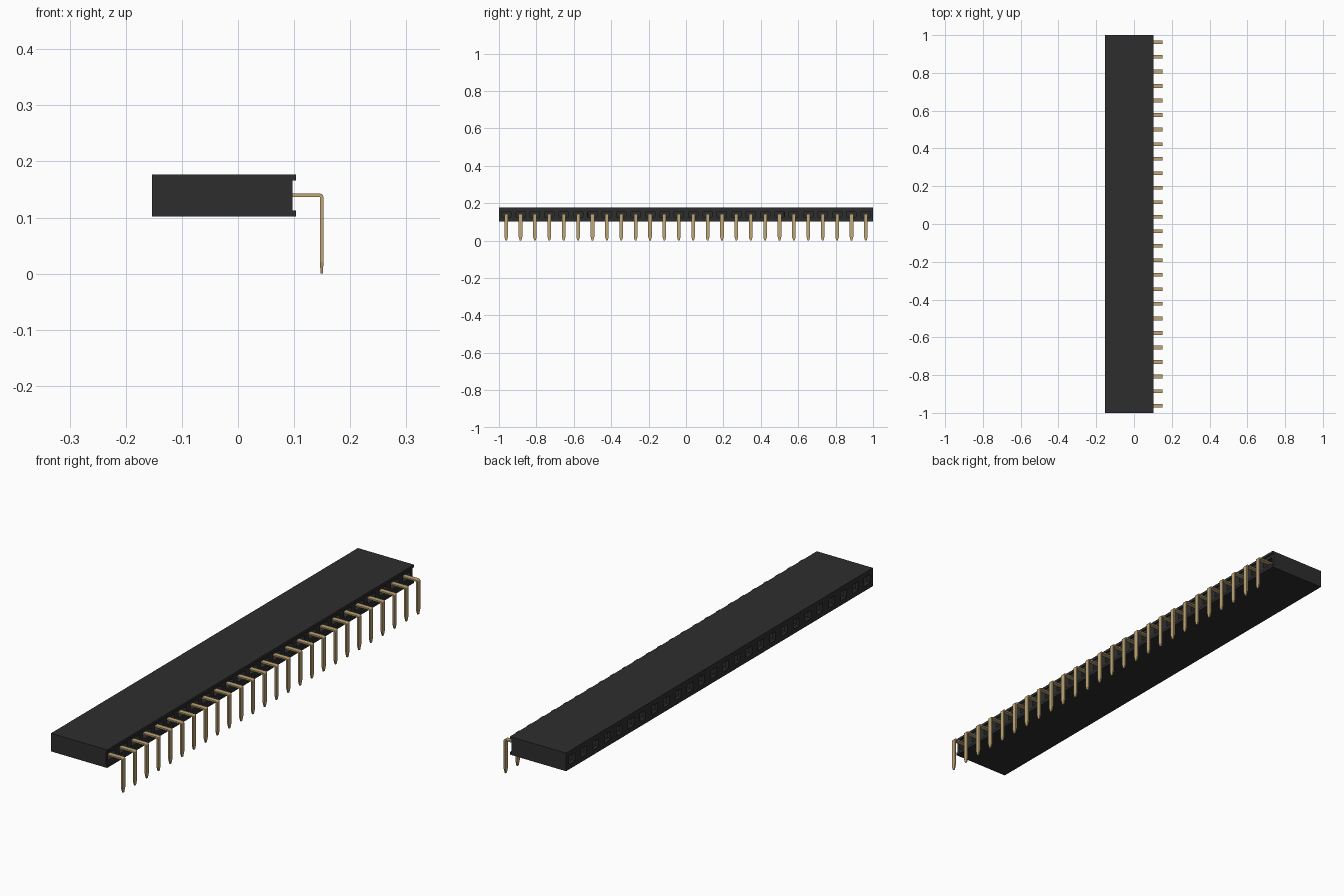
import bpy, bmesh, math
from mathutils import Vector

cube = bpy.data.objects.get("Cube")
if cube:
    bpy.data.objects.remove(cube, do_unlink=True)

PINS = 26
PITCH = 2.0 / PINS


def material(name, rgb):
    m = bpy.data.materials.new(name)
    m.use_nodes = True
    m.diffuse_color = (*rgb, 1)
    m.node_tree.nodes["Principled BSDF"].inputs["Base Color"].default_value = (*rgb, 1)
    return m


black = material("black plastic", (0.027, 0.027, 0.027))
gold = material("pale gold", (0.52, 0.38, 0.18))


def finish(bm, name, mat):
    bmesh.ops.recalc_face_normals(bm, faces=bm.faces)
    mesh = bpy.data.meshes.new(name)
    bm.to_mesh(mesh)
    bm.free()
    mesh.materials.append(mat)
    return mesh


def add(name, mesh, y=0):
    ob = bpy.data.objects.new(name, mesh)
    ob.location.y = y
    bpy.context.collection.objects.link(ob)
    return ob


def sweep(bm, rings):
    """Skin a list of closed vertex rings and cap both ends."""
    rows = [[bm.verts.new(p) for p in ring] for ring in rings]
    n = len(rows[0])
    for a, b in zip(rows, rows[1:]):
        for i in range(n):
            j = (i + 1) % n
            bm.faces.new((a[i], a[j], b[j], b[i]))
    bm.faces.new(rows[0])
    bm.faces.new(rows[-1][::-1])


# Housing: side profile with two lips, swept in one cell per contact
profile = [(-0.153, 0.102), (0.103, 0.102), (0.103, 0.113), (0.097, 0.113),
           (0.097, 0.166), (0.103, 0.166), (0.103, 0.177), (-0.153, 0.177)]
bm = bmesh.new()
sweep(bm, [[(x, -1 + k * PITCH, z) for x, z in profile] for k in range(PINS + 1)])
bmesh.ops.recalc_face_normals(bm, faces=bm.faces)


def cells(x):
    return [f for f in bm.faces if abs(f.normal.x) > 0.9
            and abs(f.calc_center_median().x - x) < 0.001]


def recess(faces, steps):
    for thickness, depth in steps:
        bmesh.ops.inset_individual(bm, faces=faces, thickness=thickness,
                                   depth=depth, use_even_offset=True)


# Socket openings with a chamfered mouth, and pockets around the pin roots
sockets, pockets = cells(-0.153), cells(0.097)
recess(sockets, [(0.020, 0), (0.006, -0.008), (0.0002, -0.10)])
recess(pockets, [(0.013, 0), (0.0002, -0.03)])
add("housing", finish(bm, "housing", black))

# Bent flat pin: (centre x, centre z, direction angle, half width, half thickness)
W, T = 0.0097, 0.003
CX, CZ, R = 0.146, 0.1365, 0.0032
path = [(0.05, CZ + R, 0, W, T)]
for i in range(5):
    a = math.pi / 2 * i / 4
    path.append((CX + R * math.sin(a), CZ + R * math.cos(a), a, W, T))
path += [(CX + R, 0.02, math.pi / 2, W, T), (CX + R, 0, math.pi / 2, W * 0.4, T * 0.75)]

bm = bmesh.new()
rings = []
for x, z, a, w, t in path:
    out = Vector((math.sin(a), 0, math.cos(a))) * t
    side = Vector((0, w, 0))
    c = Vector((x, 0, z))
    rings.append([c + out + side, c + out - side, c - out - side, c - out + side])
sweep(bm, rings)
pin_mesh = finish(bm, "pin", gold)
for k in range(PINS):
    add(f"pin_{k + 1:02d}", pin_mesh, -1 + (k + 0.5) * PITCH)
